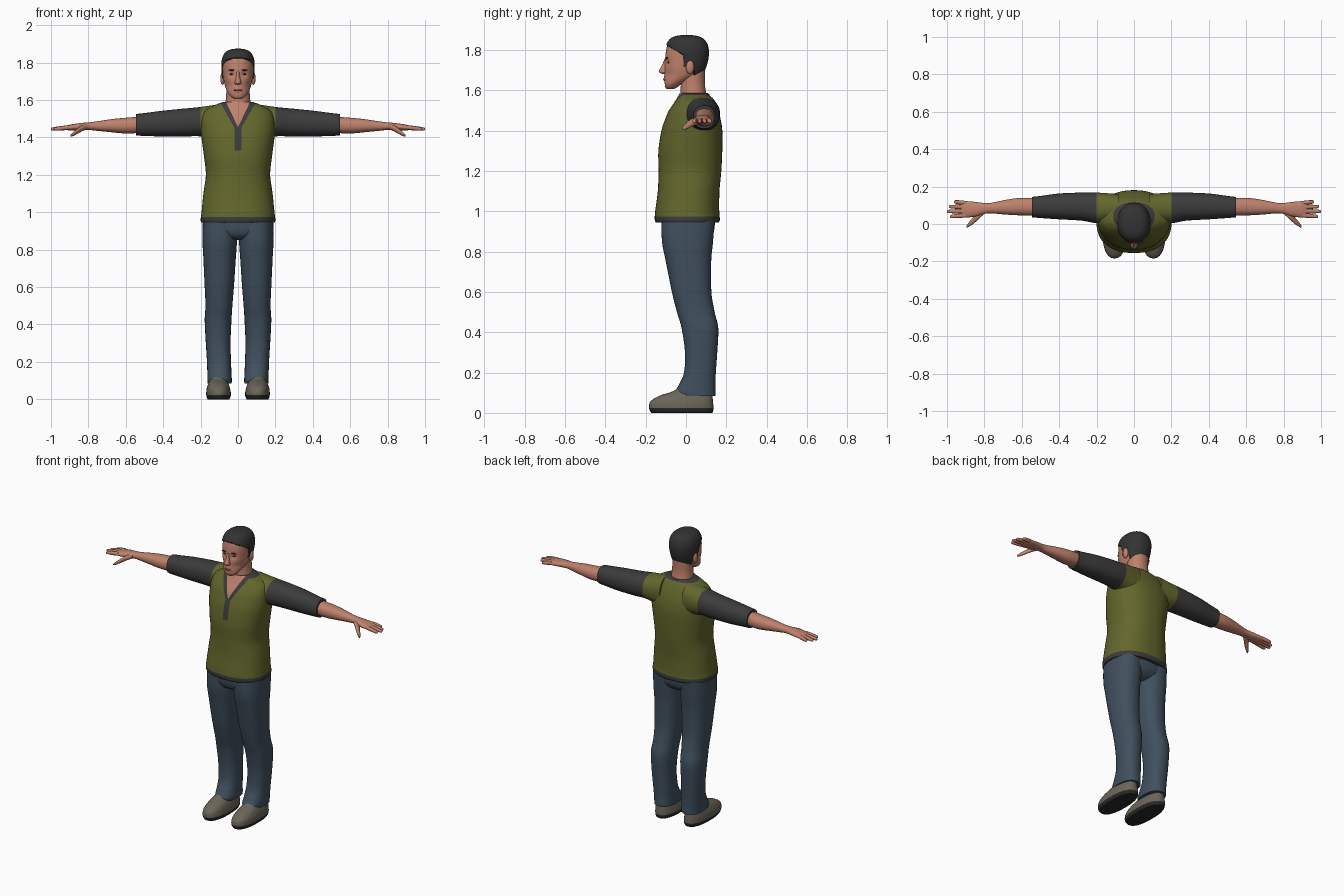
import bpy, bmesh, math
from mathutils import Vector


def material(name, r, g, b):
    m = bpy.data.materials.new(name)
    m.diffuse_color = (r, g, b, 1)
    return m


OLIVE = material("olive cloth", 0.125, 0.135, 0.025)
TRIM = material("charcoal cloth", 0.045, 0.045, 0.046)
DENIM = material("blue denim", 0.052, 0.080, 0.112)
SKIN = material("skin", 0.52, 0.22, 0.15)
LIP = material("lips", 0.36, 0.14, 0.10)
HAIR = material("dark hair", 0.033, 0.033, 0.034)
SHOE = material("grey shoe", 0.145, 0.132, 0.100)
SOLE = material("dark sole", 0.022, 0.021, 0.020)


def finish(bm, name, mats, mirror=False):
    bmesh.ops.recalc_face_normals(bm, faces=bm.faces[:])
    me = bpy.data.meshes.new(name)
    bm.to_mesh(me)
    bm.free()
    for m in mats:
        me.materials.append(m)
    o = bpy.data.objects.new(name, me)
    bpy.context.collection.objects.link(o)
    bpy.ops.object.select_all(action='DESELECT')
    o.select_set(True)
    bpy.context.view_layer.objects.active = o
    bpy.ops.object.shade_smooth_by_angle(angle=math.radians(45))
    if mirror:
        mod = o.modifiers.new("Mirror", 'MIRROR')
        mod.use_mirror_merge = False
    return o


def spline(rows, sub):
    """Catmull-Rom through the station rows."""
    out = []
    for i in range(len(rows) - 1):
        p0, p1 = rows[max(i - 1, 0)], rows[i]
        p2, p3 = rows[i + 1], rows[min(i + 2, len(rows) - 1)]
        for k in range(sub):
            t = k / sub
            out.append([0.5 * (2 * b + (c - a) * t + (2 * a - 5 * b + 4 * c - d) * t * t
                               + (3 * b - a - 3 * c + d) * t ** 3)
                        for a, b, c, d in zip(p0, p1, p2, p3)])
    return out + [list(rows[-1])]


def loft(name, axis, rows, mats, p=2.2, n=40, sub=6, cuts=(), rule=None,
         shape=None, mirror=False, puff=None):
    """Skin of superellipse rings; a row is (position, a0, a1, b0, b1)."""
    bm = bmesh.new()
    rings = []
    for t, a0, a1, b0, b1 in spline(rows, sub):
        ring = []
        for k in range(n):
            c, s = math.cos(math.tau * k / n), math.sin(math.tau * k / n)
            a = (a0 + a1) / 2 + (a1 - a0) / 2 * math.copysign(abs(c) ** (2 / p), c)
            b = (b0 + b1) / 2 + (b1 - b0) / 2 * math.copysign(abs(s) ** (2 / p), s)
            co = Vector((a, b, t) if axis == 'z' else (t, a, b))
            ring.append(bm.verts.new(shape(co) if shape else co))
        rings.append(ring)
    for r, q in zip(rings, rings[1:]):
        for k in range(n):
            j = (k + 1) % n
            bm.faces.new((r[k], r[j], q[j], q[k]))
    bm.faces.new(rings[0])
    bm.faces.new(rings[-1])
    # crisp colour borders
    for co, no in cuts:
        bmesh.ops.bisect_plane(bm, geom=bm.verts[:] + bm.edges[:] + bm.faces[:], dist=1e-5,
                               plane_co=co, plane_no=Vector(no).normalized())
    if rule:
        for f in bm.faces:
            f.material_index = rule(f.calc_center_median())
    if puff:  # raise one colour region slightly
        bmesh.ops.recalc_face_normals(bm, faces=bm.faces[:])
        bm.normal_update()
        for v in bm.verts:
            if all(f.material_index == puff[0] for f in v.link_faces):
                v.co += v.normal * puff[1]
    return finish(bm, name, mats, mirror)


def blob(name, loc, radii, mat, mirror=False):
    bm = bmesh.new()
    bmesh.ops.create_uvsphere(bm, u_segments=20, v_segments=12, radius=1)
    for v in bm.verts:
        v.co = Vector(loc) + Vector([a * b for a, b in zip(v.co, radii)])
    return finish(bm, name, [mat], mirror)


def sym(rows):
    return [(z, -w, w, y0, y1) for z, w, y0, y1 in rows]


# Shirt body with hem, V collar and placket
def shirt_rule(c):
    x = abs(c.x)
    if c.z < 0.975:
        return 1
    if c.y < 0:
        if c.z > 1.455 and x < (c.z - 1.455) * 0.48:
            return 2
        if c.z > 1.45 and x < 0.018 + (c.z - 1.45) * 0.56:
            return 1
        if c.z > 1.33 and x < 0.018:
            return 1
    return 1 if c.z > 1.578 else 0


shirt_cuts = [((0, 0, z), (0, 0, 1)) for z in (0.975, 1.33, 1.45, 1.578)]
for s in (1, -1):
    shirt_cuts += [((s * 0.018, 0, 0), (1, 0, 0)), ((0, 0, 1.455), (s, 0, -0.48)),
                   ((s * 0.018, 0, 1.45), (s, 0, -0.56))]
loft("shirt", 'z', sym([
    (0.945, .196, -.150, .163), (0.96, .200, -.155, .168), (1.0, .195, -.153, .165),
    (1.1, .185, -.140, .166), (1.2, .172, -.136, .175), (1.3, .182, -.137, .180),
    (1.4, .195, -.122, .180), (1.46, .198, -.102, .171), (1.5, .194, -.085, .158),
    (1.54, .178, -.058, .140), (1.57, .130, -.040, .122), (1.588, .082, -.030, .106)]),
    [OLIVE, TRIM, SKIN], p=2.3, n=64, cuts=shirt_cuts, rule=shirt_rule)

# Shoulders and sleeves
loft("sleeves", 'x', [
    (0.08, .01, .160, 1.38, 1.580), (0.20, .005, .168, 1.405, 1.563),
    (0.28, .018, .168, 1.405, 1.555), (0.40, .025, .163, 1.405, 1.543),
    (0.50, .032, .150, 1.408, 1.530), (0.545, .036, .145, 1.410, 1.525)],
    [OLIVE, TRIM], cuts=[((0.2, 0, 0), (1, 0, 0))],
    rule=lambda c: int(c.x > 0.2), mirror=True)

# Forearms and palms
loft("forearms", 'x', [
    (0.50, .045, .137, 1.425, 1.512), (0.60, .046, .140, 1.421, 1.505),
    (0.68, .050, .130, 1.428, 1.497), (0.76, .057, .114, 1.436, 1.485),
    (0.80, .054, .112, 1.440, 1.480), (0.84, .042, .117, 1.438, 1.477),
    (0.90, .034, .122, 1.437, 1.468), (0.925, .040, .118, 1.443, 1.460)],
    [SKIN], mirror=True)

# Fingers and thumbs
for label, y, tip_y, tip_x in (("index", .046, .040, .985), ("middle", .069, .067, 1.0),
                               ("ring", .091, .093, .990), ("little", .112, .119, .962)):
    rows = []
    for k, r in ((0, .011), (.4, .0115), (.75, .010), (.94, .008), (1, .003)):
        yc, zc = y + (tip_y - y) * k, 1.454 - 0.010 * k
        rows.append((.90 + (tip_x - .90) * k, yc - r, yc + r, zc - r, zc + r))
    loft(label + "_fingers", 'x', rows, [SKIN], n=16, sub=4, mirror=True)
loft("thumbs", 'x', [
    (.805, .050, .080, 1.445, 1.470), (.835, .022, .068, 1.432, 1.464),
    (.860, .000, .036, 1.418, 1.446), (.880, -.013, .013, 1.408, 1.430),
    (.892, -.019, -.004, 1.405, 1.418), (.895, -.017, -.012, 1.407, 1.412)],
    [SKIN], n=20, sub=4, mirror=True)

# Jeans
loft("jeans_hips", 'z', sym([
    (0.852, .05, -.07, .08), (0.87, .12, -.103, .115), (0.91, .182, -.120, .140),
    (1.0, .185, -.122, .145)]), [DENIM], p=2.4)
loft("jeans_legs", 'z', [
    (.085, .034, .162, -.045, .146), (.105, .033, .163, -.054, .147),
    (.14, .035, .164, -.035, .146), (.20, .037, .166, -.010, .148),
    (.30, .040, .172, -.005, .155), (.42, .035, .178, -.022, .160),
    (.50, .030, .174, -.045, .142), (.60, .022, .178, -.070, .126),
    (.75, .012, .185, -.100, .125), (.85, .005, .190, -.119, .134),
    (.96, .002, .188, -.122, .143)], [DENIM], p=2.3, mirror=True)

# Shoes with dark soles
loft("shoes", 'z', [
    (0, .046, .162, -.172, .130), (.012, .040, .168, -.180, .135),
    (.030, .038, .170, -.184, .136), (.055, .042, .168, -.178, .134),
    (.075, .048, .162, -.152, .132), (.090, .055, .156, -.118, .130),
    (.110, .062, .148, -.060, .126), (.15, .066, .144, -.010, .122)],
    [SHOE, SOLE], p=2.4, cuts=[((0, 0, .024), (0, 0, 1))],
    rule=lambda c: int(c.z < .024), mirror=True)

# Neck
loft("neck", 'z', sym([
    (1.50, .085, -.035, .110), (1.57, .070, -.029, .103), (1.63, .063, -.026, .094),
    (1.71, .062, -.030, .095)]), [SKIN], p=2.1)


# Head: soft bumps for sockets, brow, mouth and chin; hair by region
def face_shape(co):
    if co.y < -0.02:
        for x, z, amp, size in ((.033, 1.737, .010, .016), (-.033, 1.737, .010, .016),
                                (0, 1.655, -.003, .014), (0, 1.637, .004, .010),
                                (.055, 1.675, .006, .022), (-.055, 1.675, .006, .022)):
            co.y += amp * math.exp(-((co.x - x) ** 2 + (co.z - z) ** 2) / size ** 2)
    return co


def hair_rule(c):
    return int(c.z > 1.82 - 0.6 * (c.y + .09) and (c.y < -.012 or c.z > 1.70)
               or (c.y > -.012 and c.z > 1.715)
               or (c.y > .035 and c.z > 1.64))


loft("head", 'z', sym([
    (1.606, .020, -.095, -.060), (1.615, .036, -.102, -.045), (1.632, .050, -.107, -.020),
    (1.655, .062, -.108, .030), (1.68, .071, -.107, .075), (1.71, .077, -.106, .092),
    (1.75, .081, -.104, .104), (1.79, .083, -.100, .108), (1.825, .078, -.092, .102),
    (1.85, .064, -.076, .085), (1.863, .042, -.052, .060), (1.868, .015, -.02, .03)]),
    [SKIN, HAIR], n=72, shape=face_shape,
    cuts=[((0, -.09, 1.82), (0, .6, 1)), ((0, -.012, 0), (0, 1, 0)), ((0, .035, 0), (0, 1, 0)),
          ((0, 0, 1.715), (0, 0, 1)), ((0, 0, 1.64), (0, 0, 1))],
    rule=hair_rule, puff=(1, .006))
loft("nose", 'z', [
    (1.682, -.012, .012, -.118, -.09), (1.690, -.019, .019, -.133, -.09),
    (1.700, -.016, .016, -.133, -.09), (1.725, -.010, .010, -.119, -.09),
    (1.755, -.007, .007, -.107, -.09)], [SKIN], p=2, n=24)
blob("ears", (.082, .020, 1.715), (.012, .020, .034), SKIN, mirror=True)
blob("eyes", (.033, -.085, 1.738), (.012, .008, .0045), HAIR, mirror=True)
blob("eyebrows", (.033, -.095, 1.760), (.018, .007, .004), HAIR, mirror=True)
blob("mouth", (0, -.106, 1.652), (.023, .007, .0055), LIP)
